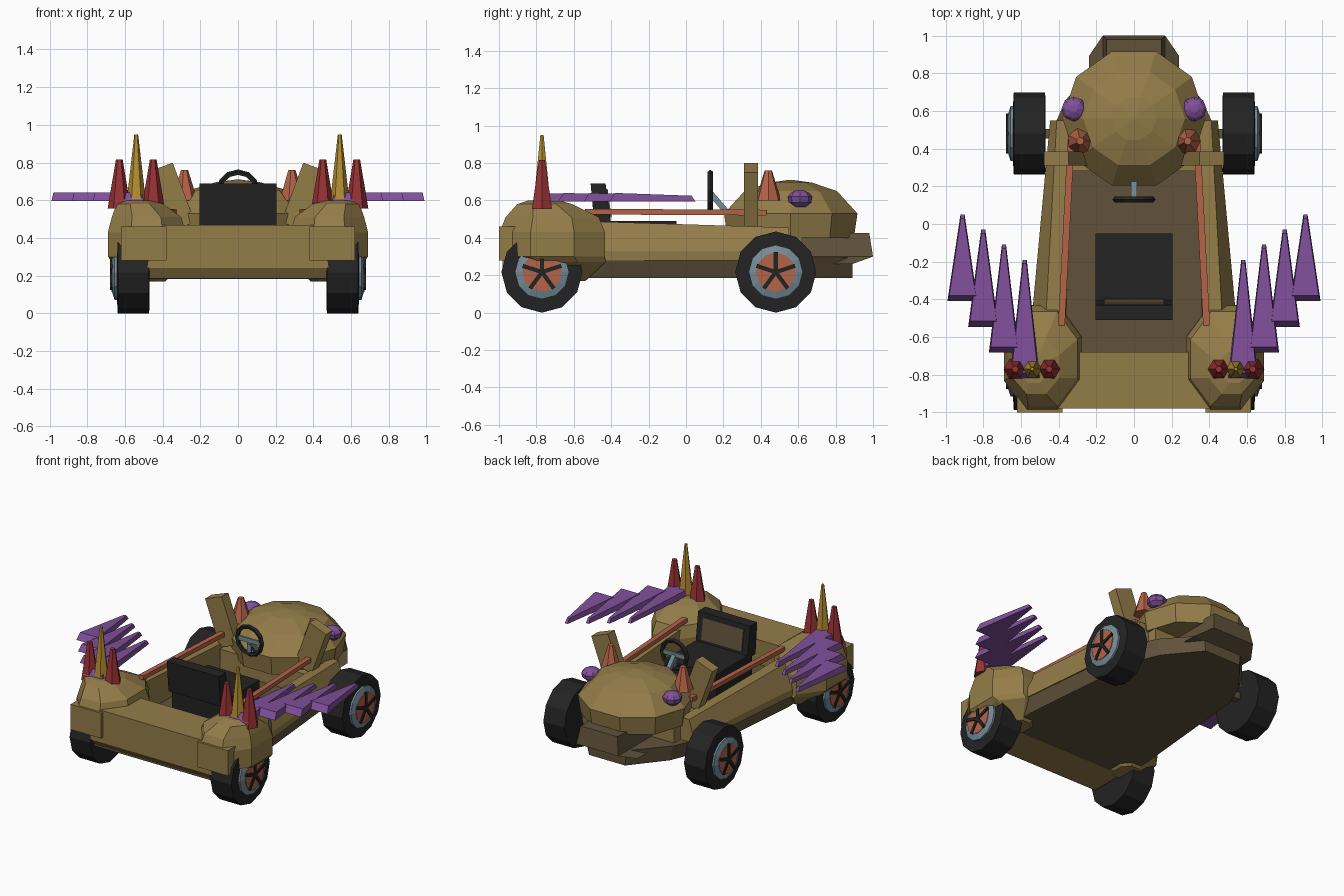
import bpy, bmesh, math
from mathutils import Vector

if "Cube" in bpy.data.objects:
    bpy.data.objects.remove(bpy.data.objects["Cube"])


def material(name, hexcode):
    rgb = [int(hexcode[i:i + 2], 16) / 255 for i in (0, 2, 4)]
    lin = [c / 12.92 if c <= 0.04045 else ((c + 0.055) / 1.055) ** 2.4 for c in rgb]
    m = bpy.data.materials.new(name)
    m.diffuse_color = (*lin, 1)
    m.use_nodes = True
    m.node_tree.nodes["Principled BSDF"].inputs["Base Color"].default_value = m.diffuse_color
    return m


TAN = material("tan", "947D49")
BROWN = material("dark brown", "61523B")
BLACK = material("black", "232323")
STEEL = material("blue steel", "768D99")
ORANGE = material("burnt orange", "B46347")
RED = material("dark red", "983234")
GOLD = material("gold", "B68E33")
PURPLE = material("purple", "80509A")


def loft(name, rings, mat):
    """Skin equal-sized rings of points and cap both ends."""
    bm = bmesh.new()
    vs = [[bm.verts.new(p) for p in r] for r in rings]
    n = len(vs[0])
    for a, b in zip(vs, vs[1:]):
        for i in range(n):
            j = (i + 1) % n
            bm.faces.new((a[i], a[j], b[j], b[i]))
    bm.faces.new(vs[0])
    bm.faces.new(vs[-1])
    bmesh.ops.recalc_face_normals(bm, faces=bm.faces)
    me = bpy.data.meshes.new(name)
    bm.to_mesh(me)
    bm.free()
    me.materials.append(mat)
    ob = bpy.data.objects.new(name, me)
    bpy.context.collection.objects.link(ob)
    return ob


def ring(cx, cy, z, rx, ry, n, turn=0.0):
    return [(cx + rx * math.cos(2 * math.pi * (i + turn) / n),
             cy + ry * math.sin(2 * math.pi * (i + turn) / n), z) for i in range(n)]


def rect(x0, x1, y0, y1, z):
    return [(x0, y0, z), (x1, y0, z), (x1, y1, z), (x0, y1, z)]


def box(name, x0, x1, y0, y1, z0, z1, mat):
    return loft(name, [rect(x0, x1, y0, y1, z0), rect(x0, x1, y0, y1, z1)], mat)


def bar(name, a, b, w, h, mat):
    """Rectangular bar between two points, w across and h deep."""
    a, b = Vector(a), Vector(b)
    d = (b - a).normalized()
    up = Vector((0, 0, 1)) if abs(d.z) < 0.8 else Vector((0, 1, 0))
    u = d.cross(up).normalized() * w / 2
    v = d.cross(u).normalized() * h / 2
    return loft(name, [[p - u - v, p + u - v, p + u + v, p - u + v] for p in (a, b)], mat)


def cone(name, x, y, z0, z1, r, tip, n, mat):
    return loft(name, [ring(x, y, z0, r, r, n), ring(x, y, z1, tip, tip, n)], mat)


def xwheel(name, sections, y, z, n, mat):
    """Solid turned about the x axis from (x, radius) sections."""
    return loft(name, [[(x, y + r * math.sin(2 * math.pi * i / n), z + r * math.cos(2 * math.pi * i / n))
                        for i in range(n)] for x, r in sections], mat)


# Floor pan, tapering to the nose
half = [(0.50, -0.95), (0.52, -0.45), (0.43, 0.48), (0.35, 0.66), (0.15, 0.89)]
outline = half + [(-x, y) for x, y in reversed(half)]
loft("floor_pan", [[(x * s, y, z) for x, y in outline] for s, z in ((0.95, 0.185), (1.03, 0.295))], BROWN)

# Nose bumper
loft("nose_bumper", [rect(-0.24, 0.24, 0.62, 0.89, 0.26), rect(-0.165, 0.165, 0.62, 1.0, 0.30),
                     rect(-0.145, 0.145, 0.62, 0.98, 0.425)], BROWN)

# Wide end deck with sloping lower lip
loft("deck", [rect(-0.46, 0.46, -0.94, -0.68, 0.182), rect(-0.48, 0.48, -0.98, -0.68, 0.24),
              rect(-0.46, 0.46, -0.98, -0.68, 0.47)], TAN)

# Faceted hood and the dash below it
loft("hood", [ring(0, 0.56, 0.40, 0.36, 0.355, 10), ring(0, 0.56, 0.53, 0.38, 0.375, 10),
              ring(0, 0.56, 0.65, 0.27, 0.26, 10), ring(0, 0.56, 0.695, 0.12, 0.12, 10),
              ring(0, 0.56, 0.71, 0.01, 0.01, 10)], TAN)
box("dash", -0.34, 0.34, 0.28, 0.62, 0.28, 0.44, TAN)

# Seat with inset back panel
box("seat_base", -0.205, 0.205, -0.45, -0.05, 0.29, 0.49, BLACK)
loft("seat_back", [rect(-0.205, 0.205, -0.49, -0.40, 0.47), rect(-0.205, 0.205, -0.51, -0.43, 0.69)], BLACK)
loft("seat_panel", [rect(-0.16, 0.16, -0.44, -0.398, 0.51), rect(-0.16, 0.16, -0.45, -0.419, 0.66)], BROWN)

# Steering wheel, spokes and column
bpy.ops.mesh.primitive_torus_add(major_segments=12, minor_segments=5, major_radius=0.098, minor_radius=0.016,
                                 location=(0, 0.13, 0.65), rotation=(math.pi / 2, 0, 0))
wheel = bpy.context.object
wheel.name = "steering_wheel"
wheel.data.materials.append(BLACK)
bar("steering_spoke", (-0.09, 0.13, 0.65), (0.09, 0.13, 0.65), 0.014, 0.03, STEEL)
bar("steering_lower_spoke", (0, 0.13, 0.65), (0, 0.13, 0.56), 0.03, 0.014, STEEL)
bar("steering_column", (0, 0.13, 0.64), (0, 0.25, 0.50), 0.03, 0.03, STEEL)

for side, s in (("right", 1), ("left", -1)):
    # Cockpit side wall, leaning inwards
    loft("side_wall_" + side, [[(s * x, y, z) for x, z in pts] for y, pts in (
        (-0.90, ((0.58, 0.28), (0.58, 0.33), (0.49, 0.50), (0.40, 0.50), (0.37, 0.28))),
        (0.55, ((0.44, 0.28), (0.445, 0.33), (0.41, 0.455), (0.345, 0.455), (0.33, 0.28))))], TAN)

    # Side rail
    bar("rail_" + side, (s * 0.385, -0.54, 0.54), (s * 0.335, 0.43, 0.535), 0.036, 0.03, ORANGE)

    # Bulging wheel pod with flat end plate
    cx, cy = s * 0.485, -0.715
    loft("pod_" + side, [ring(s * 0.46, -0.62, 0.17, 0.08, 0.09, 8, 0.5), ring(s * 0.47, -0.68, 0.27, 0.21, 0.27, 8, 0.5),
                         ring(cx, cy, 0.30, 0.222, 0.305, 8, 0.5), ring(cx, cy, 0.43, 0.222, 0.305, 8, 0.5),
                         ring(cx, cy, 0.51, 0.20, 0.27, 8, 0.5), ring(s * 0.52, -0.755, 0.58, 0.135, 0.16, 8, 0.5),
                         ring(s * 0.53, -0.76, 0.60, 0.08, 0.09, 8, 0.5)], TAN)
    x0, x1 = sorted((s * 0.38, s * 0.62))
    box("pod_plate_" + side, x0, x1, -1.0, -0.88, 0.28, 0.46, TAN)

    # Crown spikes on the pod
    cone("gold_spike_" + side, s * 0.54, -0.77, 0.56, 0.95, 0.055, 0.01, 6, GOLD)
    for i, x in enumerate((0.45, 0.63)):
        cone(f"red_spike_{side}_{i}", s * x, -0.77, 0.555, 0.815, 0.062, 0.018, 6, RED)

    # Fan of flat wing spikes
    for i in range(4):
        x, tip, base = 0.58 + 0.11 * i, -0.19 + 0.08 * i, -0.82 + 0.137 * i
        loft(f"wing_spike_{side}_{i}", [
            [(s * (x - 0.08), base, 0.595), (s * (x + 0.08), base, 0.595),
             (s * (x + 0.07), base + 0.03, 0.64), (s * (x - 0.07), base + 0.03, 0.64)],
            [(s * (x - 0.011), tip, 0.595), (s * (x + 0.011), tip, 0.595),
             (s * (x + 0.009), tip - 0.02, 0.625), (s * (x - 0.009), tip - 0.02, 0.625)]], PURPLE)

    # Leaning post, horn and eye-like bump on the hood
    bar("post_" + side, (s * 0.295, 0.348, 0.46), (s * 0.412, 0.348, 0.775), 0.14, 0.075, TAN)
    cone("horn_" + side, s * 0.285, 0.44, 0.60, 0.76, 0.07, 0.02, 7, ORANGE)
    loft("hood_bump_" + side, [ring(s * 0.32, 0.61, z, r, r, 8) for z, r in
                               ((0.565, 0.03), (0.59, 0.06), (0.62, 0.066), (0.64, 0.05), (0.655, 0.02))], PURPLE)

    # Wheels: tyre, rim, disc and five spokes
    for end, y in (("front", -0.77), ("back", 0.48)):
        tag, z = end + "_" + side, 0.217
        xwheel("tyre_" + tag, [(s * 0.47, 0.19), (s * 0.472, 0.217), (s * 0.638, 0.217), (s * 0.642, 0.15)],
               y, z, 12, BLACK)
        xwheel("rim_" + tag, [(s * 0.60, 0.145), (s * 0.655, 0.145), (s * 0.668, 0.105)], y, z, 12, STEEL)
        xwheel("disc_" + tag, [(s * 0.62, 0.105), (s * 0.672, 0.105)], y, z, 12, ORANGE)
        for k in range(5):
            a = 2 * math.pi * k / 5
            d = Vector((0, math.sin(a), math.cos(a))) * 0.108
            c = Vector((s * 0.673, y, z))
            u = Vector((0, math.cos(a), -math.sin(a))) * 0.011
            t = Vector((s * 0.006, 0, 0))
            loft(f"spoke_{tag}_{k}", [[p - u - t, p + u - t, p + u + t, p - u + t] for p in (c, c + d)], BLACK)
        # Axle stub
        bar("axle_" + tag, (s * 0.3, y, z + 0.03), (s * 0.5, y, z + 0.03), 0.05, 0.05, BROWN)
